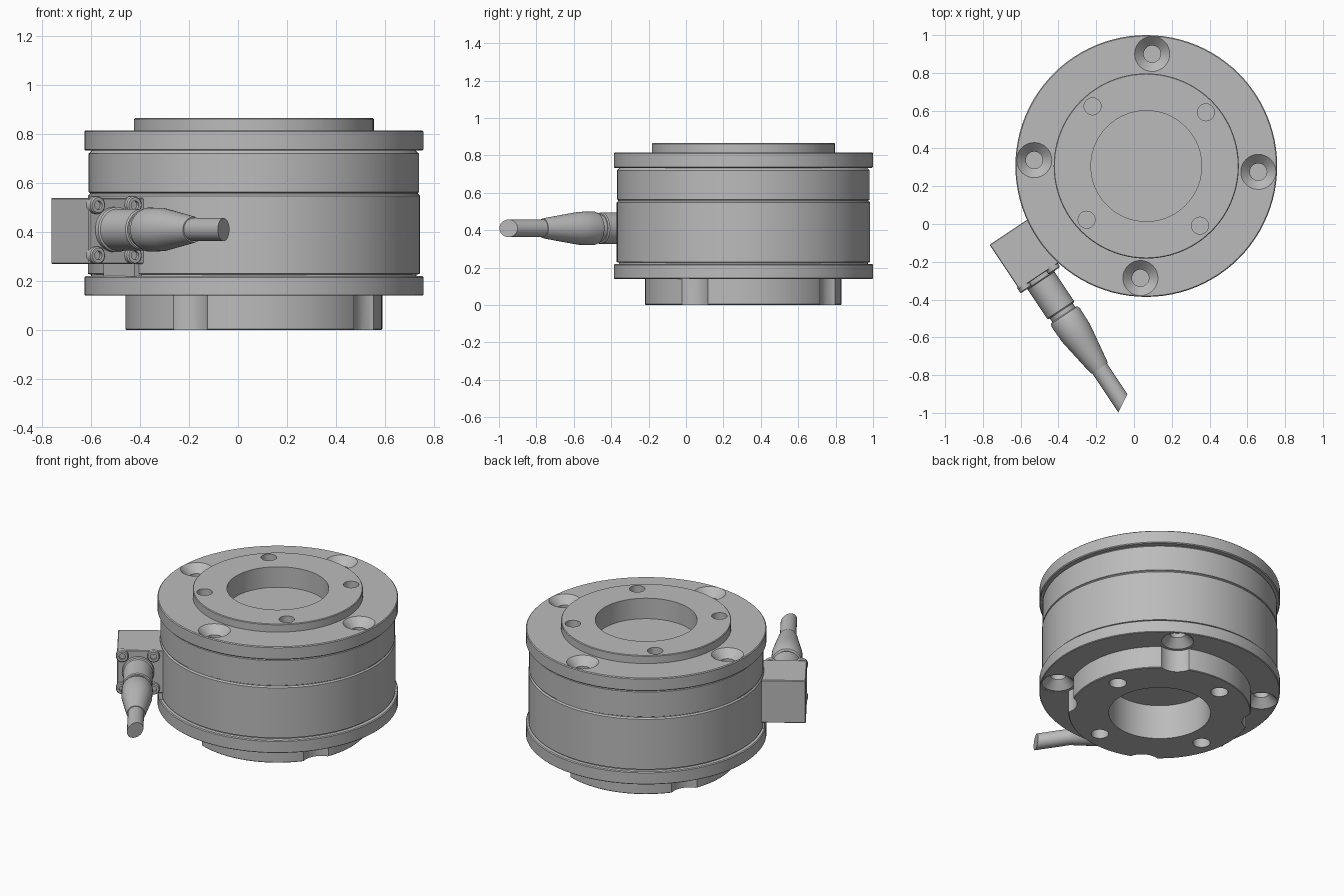
import bpy, bmesh, math
from mathutils import Matrix, Vector

if "Cube" in bpy.data.objects:
    bpy.data.objects.remove(bpy.data.objects["Cube"], do_unlink=True)

AXIS = Vector((0.065, 0.307, 0))          # centre line of the round body
GREY = bpy.data.materials.new("machined_grey")
GREY.use_nodes = True
GREY.diffuse_color = (0.5, 0.5, 0.5, 1)
GREY.node_tree.nodes["Principled BSDF"].inputs["Base Color"].default_value = (0.5, 0.5, 0.5, 1)


def lathe(bm, profile, matrix=Matrix(), segments=96):
    """Revolve a closed (radius, height) loop; zero radius becomes a pole."""
    rings = []
    for r, z in profile:
        if r == 0:
            rings.append([bm.verts.new(matrix @ Vector((0, 0, z)))] * segments)
        else:
            rings.append([bm.verts.new(matrix @ Vector((
                r * math.cos(math.tau * i / segments),
                r * math.sin(math.tau * i / segments), z))) for i in range(segments)])
    for k, a in enumerate(rings):
        b = rings[(k + 1) % len(rings)]
        for i in range(segments):
            j = (i + 1) % segments
            corners = list(dict.fromkeys((a[i], a[j], b[j], b[i])))
            if len(corners) > 2:
                bm.faces.new(corners)


def box(bm, low, high):
    size = Vector(high) - Vector(low)
    middle = (Vector(high) + Vector(low)) / 2
    bmesh.ops.create_cube(bm, size=1, matrix=Matrix.Translation(middle) @ Matrix.Diagonal((*size, 1)))


def finish(bm, name, matrix=Matrix()):
    bmesh.ops.recalc_face_normals(bm, faces=bm.faces)
    mesh = bpy.data.meshes.new(name)
    bm.to_mesh(mesh)
    bm.free()
    mesh.materials.append(GREY)
    obj = bpy.data.objects.new(name, mesh)
    obj.matrix_world = matrix
    bpy.context.collection.objects.link(obj)
    return obj


def smooth(obj):
    bpy.ops.object.select_all(action='DESELECT')
    obj.select_set(True)
    bpy.context.view_layer.objects.active = obj
    bpy.ops.object.shade_smooth_by_angle(angle=math.radians(30))


def cut(obj, cutter):
    cutter.hide_render = True
    mod = obj.modifiers.new("holes", 'BOOLEAN')
    mod.operation, mod.solver, mod.object = 'DIFFERENCE', 'EXACT', cutter
    bpy.context.view_layer.update()
    mesh = bpy.data.meshes.new_from_object(obj.evaluated_get(bpy.context.evaluated_depsgraph_get()))
    obj.modifiers.clear()
    obj.data = mesh
    bpy.data.objects.remove(cutter, do_unlink=True)


def four_holes(bm, profile, radius, first_angle):
    for k in range(4):
        a = math.radians(first_angle + 90 * k)
        spot = Matrix.Translation((radius * math.cos(a), radius * math.sin(a), 0))
        lathe(bm, profile, spot, 32)


centre = Matrix.Translation(AXIS)

# Housing: solid drum with a shallow joint groove
bm = bmesh.new()
lathe(bm, [(0, 0.218), (0.665, 0.218), (0.665, 0.226), (0.678, 0.23), (0.678, 0.548), (0.67, 0.556),
           (0.67, 0.56), (0.675, 0.563), (0.675, 0.72), (0.668, 0.727), (0.66, 0.735), (0, 0.735)], centre)
smooth(finish(bm, "housing"))

# Upper mounting flange with raised pilot ring, bolt and thread holes
bm = bmesh.new()
lathe(bm, [(0.293, 0.733), (0.688, 0.733), (0.693, 0.738), (0.693, 0.81), (0.688, 0.815),
           (0.49, 0.815), (0.49, 0.861), (0.486, 0.865), (0.293, 0.865)])
upper = finish(bm, "upper_flange", centre)
bm = bmesh.new()
four_holes(bm, [(0, 0.7), (0.045, 0.7), (0.045, 0.767), (0.093, 0.815), (0.093, 0.83), (0, 0.83)], 0.594, 87)
four_holes(bm, [(0, 0.7), (0.045, 0.7), (0.045, 0.9), (0, 0.9)], 0.425, 42)
cut(upper, finish(bm, "upper_hole_cutter", centre))
smooth(upper)

# Lower mounting flange with notched pilot boss
bm = bmesh.new()
lathe(bm, [(0.293, 0), (0.521, 0), (0.525, 0.004), (0.525, 0.14), (0.689, 0.14), (0.693, 0.144),
           (0.693, 0.215), (0.688, 0.22), (0.293, 0.22)])
lower = finish(bm, "lower_flange", centre)
bm = bmesh.new()
four_holes(bm, [(0, -0.05), (0.11, -0.05), (0.11, 0.141), (0.093, 0.141), (0.045, 0.189),
                (0.045, 0.25), (0, 0.25)], 0.594, 60)
four_holes(bm, [(0, -0.05), (0.05, -0.05), (0.05, 0.25), (0, 0.25)], 0.42, 15)
cut(lower, finish(bm, "lower_hole_cutter", centre))
smooth(lower)

# Connector block, tangent to the housing, in its own turned frame
side = Matrix.Translation((-0.765, -0.11, 0)) @ Matrix.Rotation(math.radians(33.7), 4, 'Z')
bm = bmesh.new()
box(bm, (0, -0.283, 0.27), (0.32, 0, 0.54))
bmesh.ops.bevel(bm, geom=bm.edges[:], offset=0.004, segments=1, affect='EDGES')
box(bm, (0.238, -0.26, 0.218), (0.32, -0.03, 0.272))
smooth(finish(bm, "connector_block", side))


def outward(x, z):
    """Frame whose height axis runs out along the cable."""
    return side @ Matrix.Translation((x, 0, z)) @ Matrix.Rotation(math.pi / 2, 4, 'X')


# Plug: socket, neck ring and tapered strain relief
bm = bmesh.new()
lathe(bm, [(0, 0.27), (0.092, 0.27), (0.092, 0.305), (0.085, 0.31), (0.085, 0.495), (0.08, 0.502),
           (0.073, 0.502), (0.073, 0.525), (0.085, 0.53), (0.09, 0.545), (0.088, 0.64), (0.082, 0.68),
           (0.056, 0.85), (0.052, 0.868), (0, 0.868)], segments=48)
smooth(finish(bm, "plug", outward(0.122, 0.41)))

# Cable with a slanted cut end
bm = bmesh.new()
lathe(bm, [(0, 0.85), (0.047, 0.85), (0.047, 1.09), (0, 1.09)], segments=32)
for v in bm.verts:
    if v.co.z > 1:
        v.co.z -= 0.58 * v.co.x
smooth(finish(bm, "cable", outward(0.122, 0.41)))

# Four socket-head screws around the plug
for i, x in enumerate((0.03, 0.21)):
    for j, z in enumerate((0.305, 0.51)):
        bm = bmesh.new()
        lathe(bm, [(0, 0.27), (0.036, 0.27), (0.036, 0.3), (0.031, 0.306), (0.018, 0.306),
                   (0.018, 0.292), (0, 0.292)], segments=24)
        smooth(finish(bm, f"screw_{i}_{j}", outward(x, z)))
